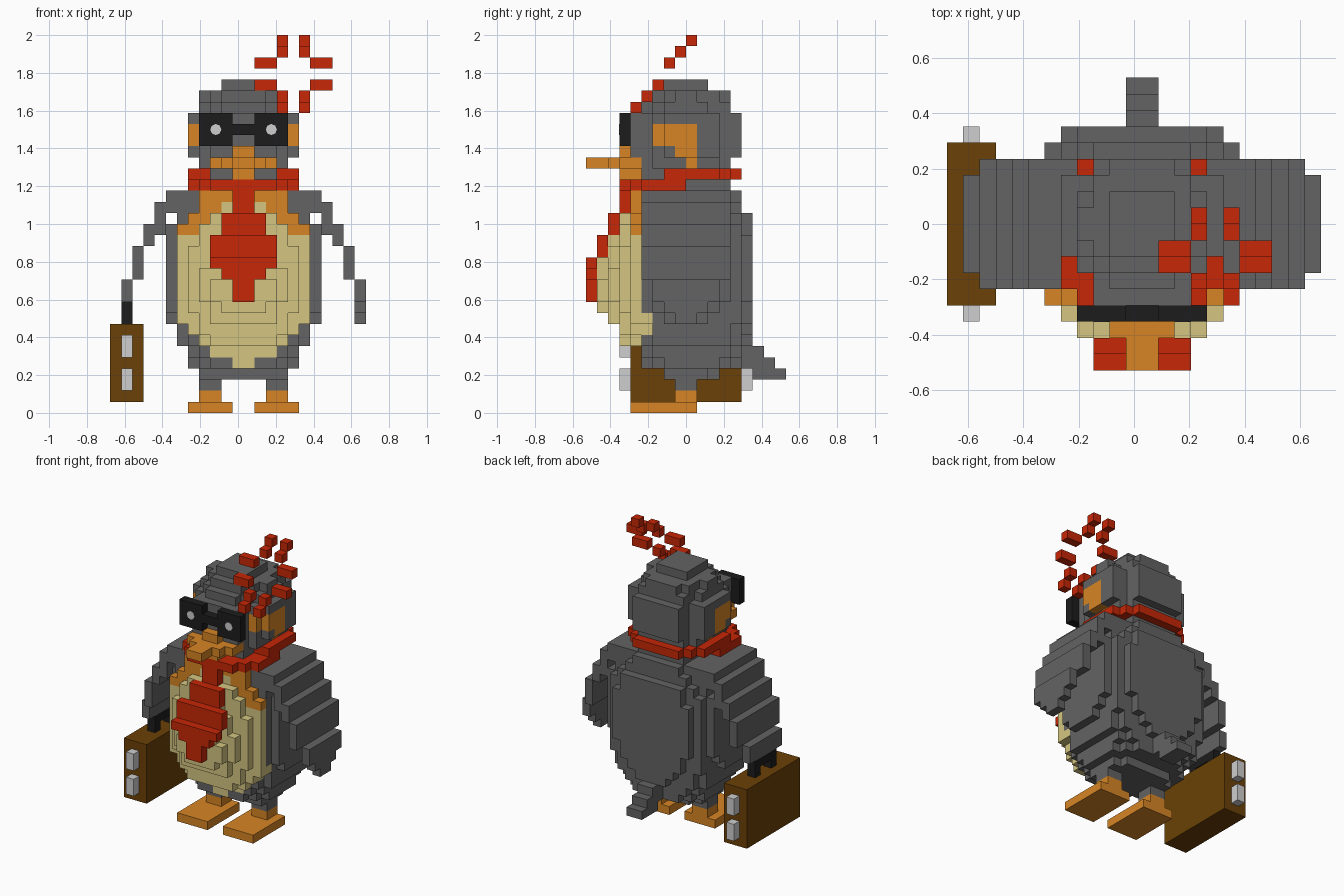
import bpy, bmesh, math
from mathutils import Matrix, Vector
from itertools import product

cube = bpy.data.objects.get("Cube")
if cube:
    bpy.data.objects.remove(cube, do_unlink=True)

UNIT = 2 / 34                      # edge of one block
SHIFT = Vector((0.5, 0, 0))        # the body axis sits half a block off centre
owner = {}                         # block -> part that owns it
parts = {}                         # part -> material


def material(name, r, g, b):
    m = bpy.data.materials.new(name)
    m.use_nodes = True
    m.diffuse_color = (r, g, b, 1)
    m.node_tree.nodes["Principled BSDF"].inputs["Base Color"].default_value = (r, g, b, 1)
    return m


grey = material("slate_grey", .125, .125, .125)
red = material("scarlet", .57, .02, .002)
orange = material("orange", .68, .235, .018)
cream = material("cream", .66, .56, .22)
brown = material("leather_brown", .145, .053, .002)
black = material("black", .012, .012, .012)
silver = material("silver", .62, .62, .62)


def box(part, mat, x, y, z):
    """Fill a block range; later parts replace earlier ones."""
    parts[part] = mat
    for cell in product(range(*x), range(*y), range(*z)):
        owner[cell] = part


def pair(part, mat, x, y, z):
    """Fill a range on the left and its mirror on the right."""
    box("left_" + part, mat, x, y, z)
    box("right_" + part, mat, (-x[1], -x[0]), y, z)


def wide(part, mat, rows):
    """Fill symmetric slabs given as (half width, y range, z range)."""
    for half, y, z in rows:
        box(part, mat, (-half, half), y, z)


# Rounded underside, trunk and shoulders
wide("body", grey, [
    (4, (-2, 2), (3, 4)), (3, (-2, 3), (3, 4)),
    (5, (-2, 3), (4, 5)), (4, (-3, 4), (4, 5)), (3, (-4, 5), (4, 5)),
    (5, (-3, 4), (5, 6)), (4, (-4, 5), (5, 6)),
    (6, (-3, 4), (6, 8)), (5, (-4, 5), (6, 8))])
wide("body", grey, [
    (7, (-2, 2), (8, 9)), (7, (-3, 3), (9, 10)), (7, (-3, 4), (10, 17)),
    (6, (-4, 5), (8, 17)), (6, (-4, 4), (17, 18)), (5, (-4, 5), (17, 18)),
    (2, (5, 6), (6, 7)), (3, (5, 6), (7, 8)), (4, (5, 6), (8, 18)), (5, (5, 6), (10, 16)),
    (5, (-4, 4), (18, 20)), (4, (4, 5), (18, 19)), (3, (4, 5), (19, 20))])

# Legs and tail
pair("leg", grey, (2, 4), (-1, 1), (2, 4))
pair("ankle", orange, (2, 4), (-1, 1), (1, 2))
pair("foot", orange, (1, 5), (-5, 1), (0, 1))
wide("tail", grey, [(1, (6, 9), (3, 4)), (1, (5, 8), (4, 5)), (1, (5, 7), (5, 6))])

# Wings: curved sheets stepping outwards and down
for x, half, z in [(5, 4, (18, 20)), (6, 4, (18, 20)), (7, 4, (16, 19)),
                   (8, 4, (15, 17)), (9, 4, (12, 15)), (10, 3, (10, 12))]:
    pair("wing", grey, (x, x + 1), (-half, half), z)
for z in (8, 9):
    box("left_wing", grey, (10, 11), (7 - z, z - 7), (z, z + 1))

# Chest and rounded belly
wide("chest", orange, [(6, (-5, -4), (16, 17)), (5, (-5, -4), (17, 18)),
                       (4, (-5, -4), (18, 20))])
wide("belly", cream, [
    (1, (-4, -3), (4, 5)), (3, (-4, -3), (5, 6)), (4, (-5, -3), (6, 7)),
    (5, (-5, -3), (7, 8)), (6, (-5, -3), (8, 9)), (6, (-5, -4), (9, 16)),
    (2, (-5, -4), (18, 19))])
wide("belly", cream, [
    (3, (-6, -5), (6, 18)), (4, (-6, -5), (7, 17)), (5, (-6, -5), (9, 15)),
    (2, (-7, -6), (8, 16)), (3, (-7, -6), (8, 15)), (4, (-7, -6), (10, 13)),
    (2, (-8, -7), (9, 14)), (3, (-8, -7), (10, 12))])

# Head with rounded crown
wide("head", grey, [
    (3, (-4, 4), (20, 22)), (4, (-3, 3), (22, 27)), (3, (-4, 4), (22, 27)),
    (3, (-5, 5), (23, 27)), (5, (-2, 3), (23, 27)),
    (4, (-2, 2), (27, 28)), (3, (-3, 4), (27, 28)), (2, (-4, 4), (27, 28)),
    (4, (-1, 1), (28, 29)), (3, (-2, 3), (28, 29)), (2, (-3, 4), (28, 29)),
    (2, (-2, 2), (29, 30))])
pair("cheek", orange, (4, 5), (-2, 1), (24, 26))
pair("cheek", orange, (3, 4), (-3, -2), (24, 26))
pair("cheek", orange, (4, 5), (-1, 1), (23, 24))
pair("cheek", orange, (3, 4), (0, 1), (22, 23))
wide("beak", orange, [(1, (-9, -7), (22, 23)), (2, (-7, -6), (22, 23)),
                      (3, (-6, -4), (22, 23)), (1, (-6, -4), (21, 22)),
                      (1, (-6, -4), (23, 24))])

# Sunglasses
pair("lens", black, (1, 4), (-6, -5), (24, 27))
wide("glasses_bridge", black, [(1, (-6, -5), (25, 26))])

# Scarf and tie
wide("scarf", red, [
    (5, (-4, 0), (20, 21)), (4, (-5, -4), (20, 21)), (3, (-6, -5), (20, 21)),
    (5, (-2, 3), (21, 22)), (4, (3, 4), (21, 22)), (3, (4, 5), (21, 22))])
wide("tie", red, [
    (1, (-6, -5), (18, 20)), (2, (-7, -6), (16, 18)), (3, (-8, -7), (14, 16)),
    (3, (-9, -8), (13, 14)), (2, (-9, -8), (12, 13)), (1, (-9, -8), (10, 12))])

# Tilted ring of sparks over the head: upper half, then lower half
for step in range(3):
    for x in [((1, 3), (6, 8)), ((3, 4), (5, 6))][step > 0]:
        box("spark_ring", red, x, (step - 2, step - 1), (31 + step, 32 + step))
        box("spark_ring", red, x, (-3 - step, -2 - step), (29 - step, 30 - step))

# Suitcase with handle and clasps
box("suitcase", brown, (-12, -9), (-5, 5), (1, 8))
box("suitcase_handle", black, (-11, -10), (-2, 2), (9, 10))
for y in (-2, 1):
    box("suitcase_handle", black, (-11, -10), (y, y + 1), (8, 9))
for y, z in product((-6, 5), (2, 5)):
    box("suitcase_clasps", silver, (-11, -10), (y, y + 1), (z, z + 2))


def link(name, bm, mat):
    mesh = bpy.data.meshes.new(name)
    bm.to_mesh(mesh)
    bm.free()
    mesh.materials.append(mat)
    bpy.context.scene.collection.objects.link(bpy.data.objects.new(name, mesh))


def skin(part):
    """Closed outer surface of the blocks of one part."""
    bm = bmesh.new()
    verts = {}

    def vert(p):
        key = tuple(p)
        if key not in verts:
            verts[key] = bm.verts.new((Vector(key) + SHIFT) * UNIT)
        return verts[key]

    for cell in [c for c, p in owner.items() if p == part]:
        for axis, side in product(range(3), (0, 1)):
            near = list(cell)
            near[axis] += 2 * side - 1
            if owner.get(tuple(near)) == part:
                continue
            loop = []
            for u, v in ((0, 0), (1, 0), (1, 1), (0, 1)):
                p = list(cell)
                p[axis] += side
                p[(axis + 1) % 3] += u
                p[(axis + 2) % 3] += v
                loop.append(vert(p))
            bm.faces.new(loop if side else loop[::-1])
    bmesh.ops.dissolve_limit(bm, angle_limit=math.radians(1),
                             verts=bm.verts[:], edges=bm.edges[:])
    link(part, bm, parts[part])


for part in parts:
    skin(part)

# Round glints on the lenses
for name, x in (("left_glint", 2.5), ("right_glint", -2.5)):
    bm = bmesh.new()
    place = Matrix.Translation((Vector((x, -6, 25.5)) + SHIFT) * UNIT)
    bmesh.ops.create_cone(bm, cap_ends=True, segments=8, radius1=UNIT / 2,
                          radius2=UNIT / 2, depth=.004,
                          matrix=place @ Matrix.Rotation(math.pi / 2, 4, "X"))
    link(name, bm, silver)
